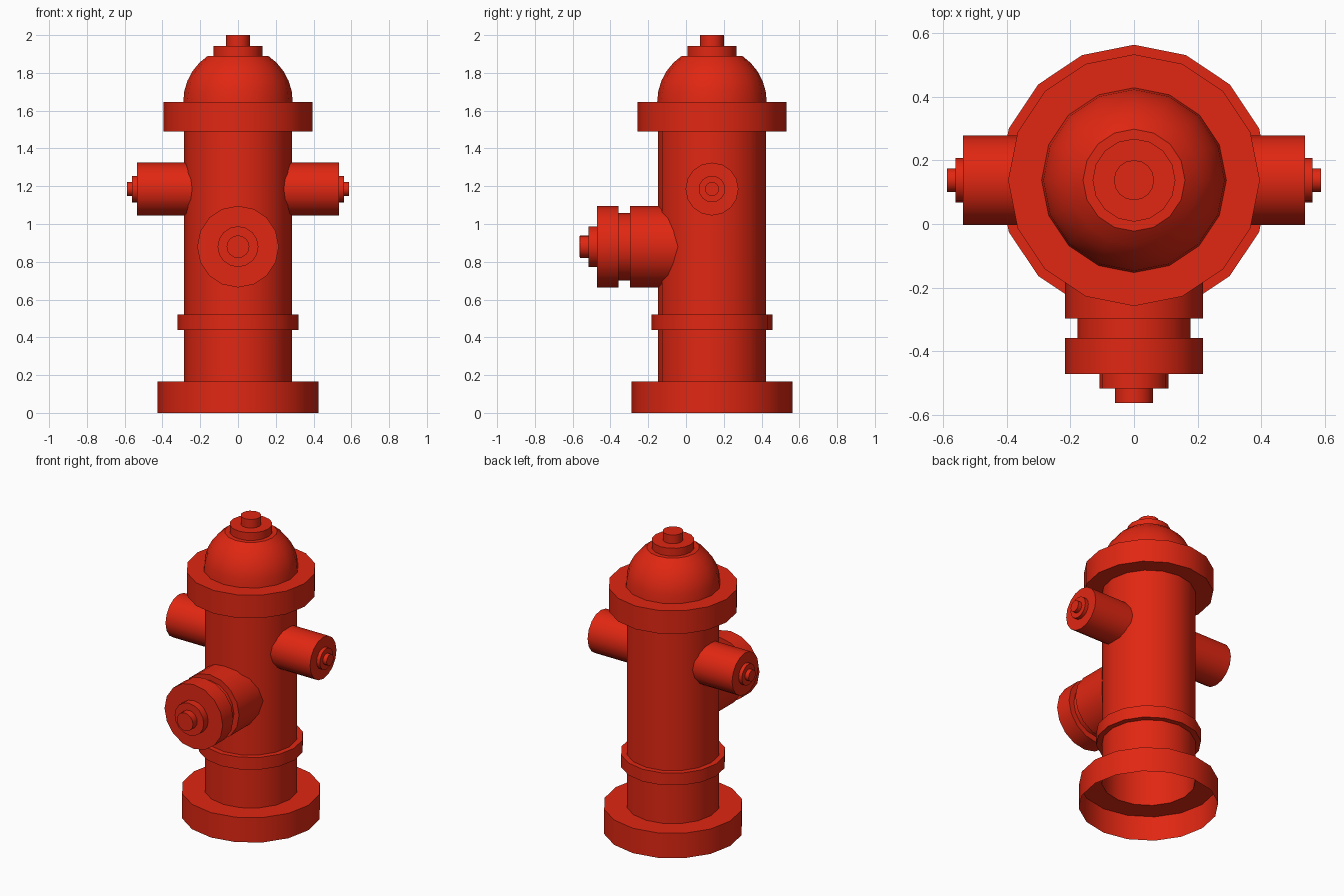
import bpy, bmesh
from math import cos, sin, pi, radians
from mathutils import Vector

if "Cube" in bpy.data.objects:
    bpy.data.objects.remove(bpy.data.objects["Cube"])

SIDES = 16
AXIS_Y = 0.1375  # the barrel sits behind the origin, the front outlet reaches forward

red = bpy.data.materials.new("red_paint")
red.diffuse_color = (0.75, 0.02, 0.006, 1)
red.use_nodes = True
red.node_tree.nodes["Principled BSDF"].inputs["Base Color"].default_value = red.diffuse_color


def lathe(name, profile, origin, direction):
    """Spin (radius, height) points around a direction; open start, closed end."""
    rot = Vector(direction).to_track_quat('Z', 'Y')
    bm = bmesh.new()
    rings = []
    for r, h in profile:
        rings.append([
            bm.verts.new(Vector(origin) + rot @ Vector(
                (r * cos(2 * pi * i / SIDES), r * sin(2 * pi * i / SIDES), h)))
            for i in range(SIDES)])
    for a, b in zip(rings, rings[1:]):
        for i in range(SIDES):
            j = (i + 1) % SIDES
            bm.faces.new((a[i], a[j], b[j], b[i]))
    bm.faces.new(rings[-1])
    mesh = bpy.data.meshes.new(name)
    bm.to_mesh(mesh)
    bm.free()
    mesh.materials.append(red)
    obj = bpy.data.objects.new(name, mesh)
    bpy.context.collection.objects.link(obj)
    bpy.ops.object.select_all(action='DESELECT')
    obj.select_set(True)
    bpy.context.view_layer.objects.active = obj
    bpy.ops.object.shade_smooth_by_angle(angle=radians(35))
    return obj


# Barrel: hollow foot, band, collar, dome and top nut in one shell
dome = [(0.29 * cos(radians(t)), 1.645 + 0.294 * sin(radians(t)))
        for t in (0, 11.3, 22.6, 33.9, 45.2, 56.5)]
barrel = [(0.425, 0), (0.425, 0.167), (0.285, 0.167), (0.285, 0.44),
          (0.32, 0.44), (0.32, 0.522), (0.285, 0.522), (0.285, 1.49),
          (0.395, 1.49), (0.395, 1.645)] + dome + [
          (0.13, 1.89), (0.13, 1.942), (0.063, 1.942), (0.063, 2.0)]
lathe("barrel", barrel, (0, AXIS_Y, 0), (0, 0, 1))

# Small outlets on both sides
side_profile = [(0.14, 0.22), (0.14, 0.536), (0.07, 0.536), (0.07, 0.56),
                (0.037, 0.56), (0.037, 0.587)]
for side, sx in (("right", 1), ("left", -1)):
    lathe(side + "_outlet", side_profile, (0, AXIS_Y, 1.185), (sx, 0, 0))

# Large front outlet with a groove, cap and nut
front_profile = [(0.216, 0.02), (0.216, 0.297), (0.178, 0.297), (0.178, 0.357),
                 (0.216, 0.357), (0.216, 0.47), (0.108, 0.47), (0.108, 0.517),
                 (0.06, 0.517), (0.06, 0.5625)]
lathe("front_outlet", front_profile, (0, 0, 0.88), (0, -1, 0))
